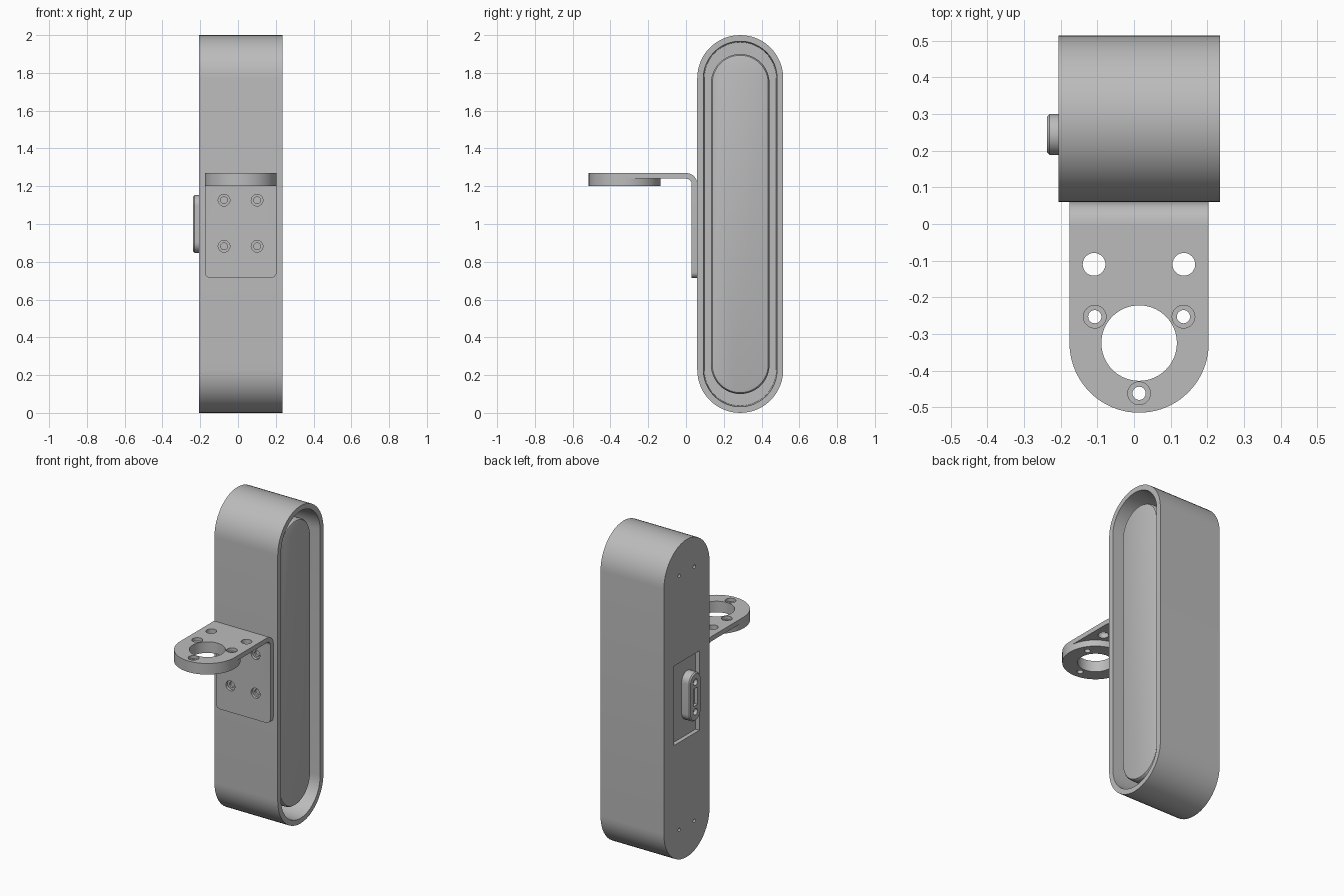
import bpy, bmesh, math
from mathutils import Vector

cube = bpy.data.objects.get("Cube")
if cube:
    bpy.data.objects.remove(cube, do_unlink=True)

grey = bpy.data.materials.new("plain grey")
grey.use_nodes = True
grey.diffuse_color = (0.5, 0.5, 0.5, 1)
grey.node_tree.nodes["Principled BSDF"].inputs["Base Color"].default_value = (0.5, 0.5, 0.5, 1)


def loft(name, sections):
    """Skin a list of equal-length closed sections and cap both ends."""
    bm = bmesh.new()
    rings = [[bm.verts.new(p) for p in s] for s in sections]
    n = len(rings[0])
    for a, b in zip(rings, rings[1:]):
        for i in range(n):
            j = (i + 1) % n
            bm.faces.new((a[i], a[j], b[j], b[i]))
    bm.faces.new(rings[0])
    bm.faces.new(rings[-1])
    bmesh.ops.recalc_face_normals(bm, faces=bm.faces)
    mesh = bpy.data.meshes.new(name)
    bm.to_mesh(mesh)
    bm.free()
    mesh.materials.append(grey)
    ob = bpy.data.objects.new(name, mesh)
    bpy.context.collection.objects.link(ob)
    return ob


def place(axis, u, v, w):
    """Point with in-plane coordinates u, v and height w along the axis."""
    return {"x": (w, u, v), "y": (u, w, v), "z": (u, v, w)}[axis]


def prism(name, axis, pts, a, b):
    return loft(name, [[place(axis, u, v, w) for u, v in pts] for w in (a, b)])


def circle(u, v, r, n=32):
    return [(u + r * math.cos(2 * math.pi * i / n), v + r * math.sin(2 * math.pi * i / n))
            for i in range(n)]


def stadium(u, v, r, half, n=24):
    """Upright stadium: two half circles joined by straights of length 2 * half."""
    pts = []
    for centre, start in ((v + half, 0), (v - half, math.pi)):
        for i in range(n + 1):
            t = start + math.pi * i / n
            pts.append((u + r * math.cos(t), centre + r * math.sin(t)))
    return pts


def stadium_loft(name, y, half, steps):
    return loft(name, [[place("x", u, v, x) for u, v in stadium(y, 1, r, half)]
                       for x, r in steps])


def rectangle(u0, u1, v0, v1):
    return [(u0, v0), (u1, v0), (u1, v1), (u0, v1)]


def cut(ob, cutters):
    """Subtract each cutter, given as (axis, outline, from, to)."""
    for spec in cutters:
        tool = prism("cutter", *spec)
        tool.hide_render = True
        mod = ob.modifiers.new("cut", "BOOLEAN")
        mod.operation, mod.solver, mod.object = "DIFFERENCE", "EXACT", tool
        bpy.context.view_layer.objects.active = ob
        bpy.ops.object.modifier_apply(modifier=mod.name)
        bpy.data.objects.remove(tool, do_unlink=True)


def round_edges(ob, radius, test, segments=6):
    bm = bmesh.new()
    bm.from_mesh(ob.data)
    edges = [e for e in bm.edges if test(e.verts[0].co, e.verts[1].co)]
    bmesh.ops.bevel(bm, geom=edges, offset=radius, segments=segments,
                    profile=0.5, affect="EDGES")
    bm.to_mesh(ob.data)
    bm.free()


CY = 0.287            # centre line of the housing
BX = 0.014            # centre line of the bracket
HW = 0.19             # half width of the bracket
EYE_Y = -0.325        # centre of the bracket ring

# Housing: closed on one side, deep recess on the other
housing = stadium_loft("housing", CY, 0.7725,
                       [(-0.206, 0.2275), (0.235, 0.2275), (0.235, 0.195), (0.04, 0.19)])
cut(housing, [("x", rectangle(0.161, 0.414, 0.75, 1.25), -0.3, -0.18)] +
    [("x", circle(CY + dy, z, 0.011, 16), -0.3, -0.17)
     for dy in (-0.075, 0.075) for z in (0.2, 1.8)])

# Raised panel inside the recess, with a softened rim
panel = stadium_loft("inner_panel", CY, 0.745,
                     [(0.03, 0.155), (0.18, 0.155), (0.19, 0.153), (0.197, 0.148), (0.2, 0.14)])

# Connector block on the closed side
connector = stadium_loft("connector", 0.244, 0.0965,
                         [(-0.17, 0.056), (-0.23, 0.056), (-0.237, 0.049)])
cut(connector, [("x", circle(0.244, 1 + dz, 0.02, 24), -0.3, -0.215) for dz in (-0.093, 0.093)] +
    [("x", rectangle(0.222, 0.266, 0.945, 1.055), -0.3, -0.215)])

# Bent mounting plate of the bracket
top, thick, bend = 1.27, 0.03, 0.06
arc = [math.radians(90 * i / 10) for i in range(11)]
outer = [(bend * math.sin(t), top - bend + bend * math.cos(t)) for t in arc]
inner = [((bend - thick) * math.sin(t), top - bend + (bend - thick) * math.cos(t)) for t in arc]
profile = outer + [(0.06, 0.715), (0.03, 0.715)] + inner[::-1]
mount = prism("bracket_mount", "x", profile, BX - HW, BX + HW)
round_edges(mount, 0.03, lambda a, b: max(a.z, b.z) < 0.72 and abs(a.x - b.x) < 0.001)
screws = [(x, z) for x in (-0.074, 0.101) for z in (0.882, 1.126)]
cut(mount, [("y", circle(x, z, 0.031), 0.0, 0.047) for x, z in screws] +
    [("y", circle(x, z, 0.018), 0.0, 0.1) for x, z in screws])

# Horizontal arm with a round end, and the thick ring under it
outline = [(BX + HW, 0.0), (BX - HW, 0.0)] + [
    (BX - HW * math.cos(math.pi * i / 40), EYE_Y - HW * math.sin(math.pi * i / 40))
    for i in range(41)]
arm = prism("bracket_arm", "z", outline, top - thick, top)
ring = prism("bracket_ring", "z", circle(BX, EYE_Y, HW, 80), 1.2, top - thick)
eye = ("z", circle(BX, EYE_Y, 0.103, 64), 1.1, 1.4)
bolts = [(-0.107, -0.253), (0.135, -0.253), (BX, -0.462)]
through = [("z", circle(x, y, 0.018), 1.1, 1.4) for x, y in bolts]
bores = [("z", circle(x, y, 0.031), 1.25, 1.4) for x, y in bolts]
plain = [("z", circle(x, -0.11, 0.031), 1.1, 1.4) for x in (-0.109, 0.136)]
cut(arm, [eye] + bores + through + plain)
cut(ring, [eye] + through)

# Smooth curved walls while keeping crisp edges
for ob in (housing, panel, connector, mount, arm, ring):
    bpy.ops.object.select_all(action="DESELECT")
    ob.select_set(True)
    bpy.context.view_layer.objects.active = ob
    bpy.ops.object.shade_smooth_by_angle(angle=math.radians(30))
